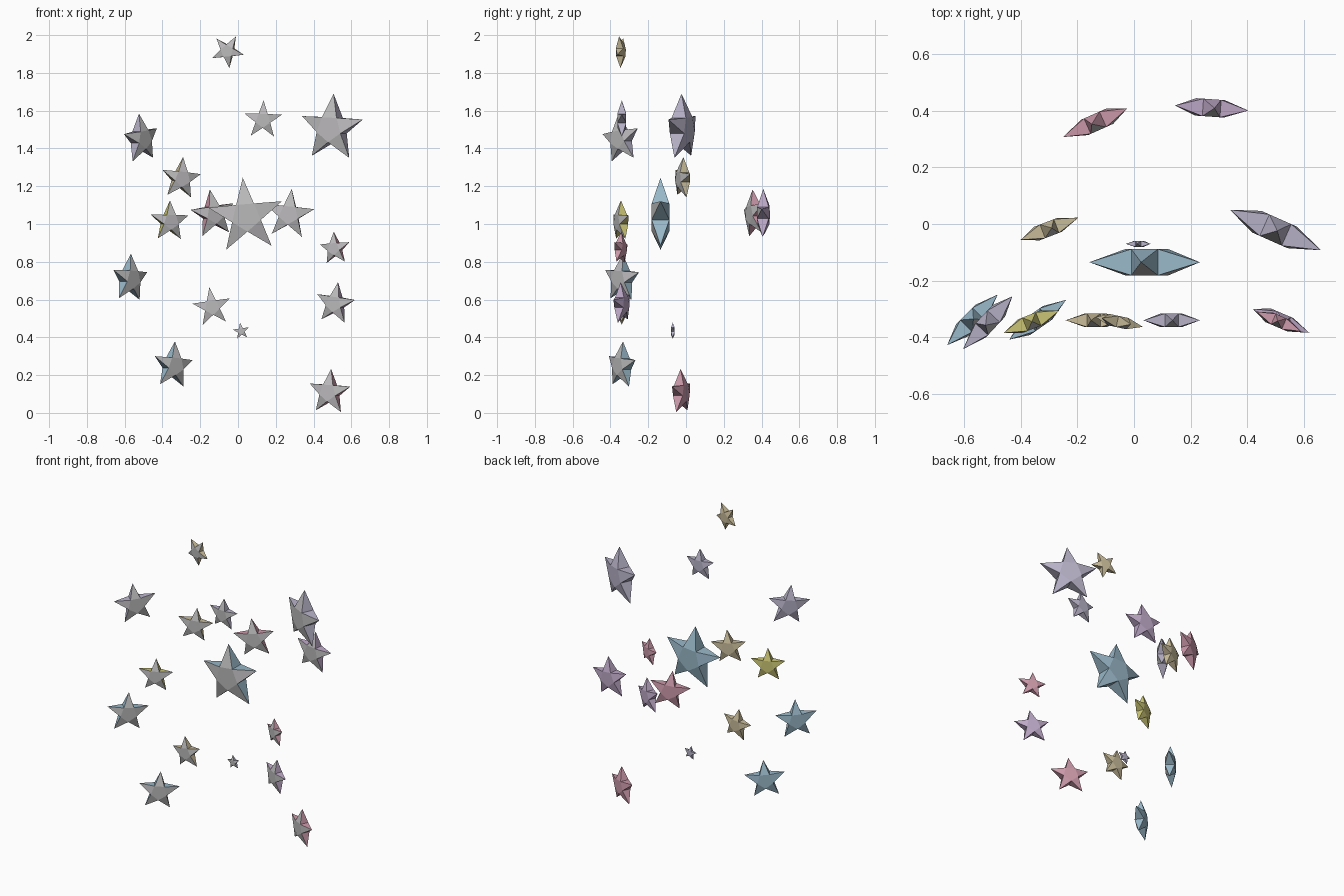
import bpy, bmesh
from math import sin, cos, radians, pi

if "Cube" in bpy.data.objects:
    bpy.data.objects.remove(bpy.data.objects["Cube"])

INNER = 0.39   # valley radius / tip radius
DEPTH = 0.225  # half thickness / tip radius

def material(name, rgb):
    m = bpy.data.materials.new(name)
    m.diffuse_color = (*rgb, 1)
    m.use_nodes = True
    m.node_tree.nodes["Principled BSDF"].inputs["Base Color"].default_value = m.diffuse_color
    return m

PALE = material("pale_front", (0.50, 0.49, 0.50))
COLOURS = {
    "blue": material("blue", (0.32, 0.48, 0.58)),
    "yellow": material("yellow", (0.60, 0.56, 0.18)),
    "tan": material("tan", (0.58, 0.50, 0.32)),
    "pink": material("pink", (0.60, 0.32, 0.40)),
    "purple": material("purple", (0.52, 0.40, 0.58)),
    "lavender": material("lavender", (0.48, 0.45, 0.58)),
}

def star(name, x, y, z, r, yaw, roll, colour):
    """Pentagonal prism core with a four-sided pyramid arm on each side."""
    bm = bmesh.new()
    tilt = radians(roll)

    def point(radius, angle, depth):
        return bm.verts.new((radius * sin(angle + tilt), depth, radius * cos(angle + tilt)))

    step = 2 * pi / 5
    tips = [point(r, i * step, 0) for i in range(5)]
    front = [point(r * INNER, (i - 0.5) * step, -r * DEPTH) for i in range(5)]
    back = [point(r * INNER, (i - 0.5) * step, r * DEPTH) for i in range(5)]
    # core caps
    bm.faces.new(front)
    bm.faces.new(back)
    # arms
    for i, tip in enumerate(tips):
        j = (i + 1) % 5
        ring = [front[i], front[j], back[j], back[i]]
        for k in range(4):
            a, b = ring[k], ring[(k + 1) % 4]
            if not bm.faces.get((a, b, tip)):
                bm.faces.new((a, b, tip))
    bmesh.ops.recalc_face_normals(bm, faces=bm.faces)
    bm.normal_update()
    for f in bm.faces:
        f.material_index = 1 if f.normal.y < -0.5 else 0
    mesh = bpy.data.meshes.new(name)
    bm.to_mesh(mesh)
    bm.free()
    mesh.materials.append(COLOURS[colour])
    mesh.materials.append(PALE)
    ob = bpy.data.objects.new(name, mesh)
    ob.location = (x, y, z)
    ob.rotation_euler = (0, 0, radians(yaw))
    bpy.context.collection.objects.link(ob)

# large centre star
star("centre_star", 0.043, -0.135, 1.04, 0.206, 0, -5, "blue")
# upper stars
star("top_star", -0.055, -0.345, 1.915, 0.09, -12, 30, "tan")
star("upper_middle_star", 0.132, -0.34, 1.55, 0.105, 0, 2, "lavender")
star("upper_right_star", 0.497, -0.02, 1.505, 0.185, -24, 3, "lavender")
star("upper_left_star", -0.513, -0.345, 1.45, 0.135, 47, -7, "lavender")
# left stars
star("inner_left_star", -0.302, -0.018, 1.24, 0.115, 21, 6, "tan")
star("middle_left_star", -0.362, -0.345, 1.013, 0.112, 22, 1, "yellow")
star("outer_left_star", -0.572, -0.34, 0.71, 0.133, 45, 3, "blue")
star("lower_left_star", -0.343, -0.34, 0.25, 0.129, 35, 5, "blue")
# rear stars
star("rear_left_star", -0.132, 0.36, 1.052, 0.132, 24, -8, "pink")
star("rear_right_star", 0.27, 0.41, 1.05, 0.137, -4, 6, "purple")
# right stars
star("middle_right_star", 0.513, -0.345, 0.87, 0.09, -24, -4, "pink")
star("lower_right_star", 0.515, -0.34, 0.578, 0.115, -23, 8, "purple")
star("bottom_right_star", 0.485, -0.025, 0.109, 0.124, -24, 4, "pink")
# lower middle stars
star("lower_middle_star", -0.137, -0.34, 0.56, 0.106, 0, -8, "tan")
star("tiny_star", 0.017, -0.07, 0.433, 0.046, 0, -8, "lavender")
